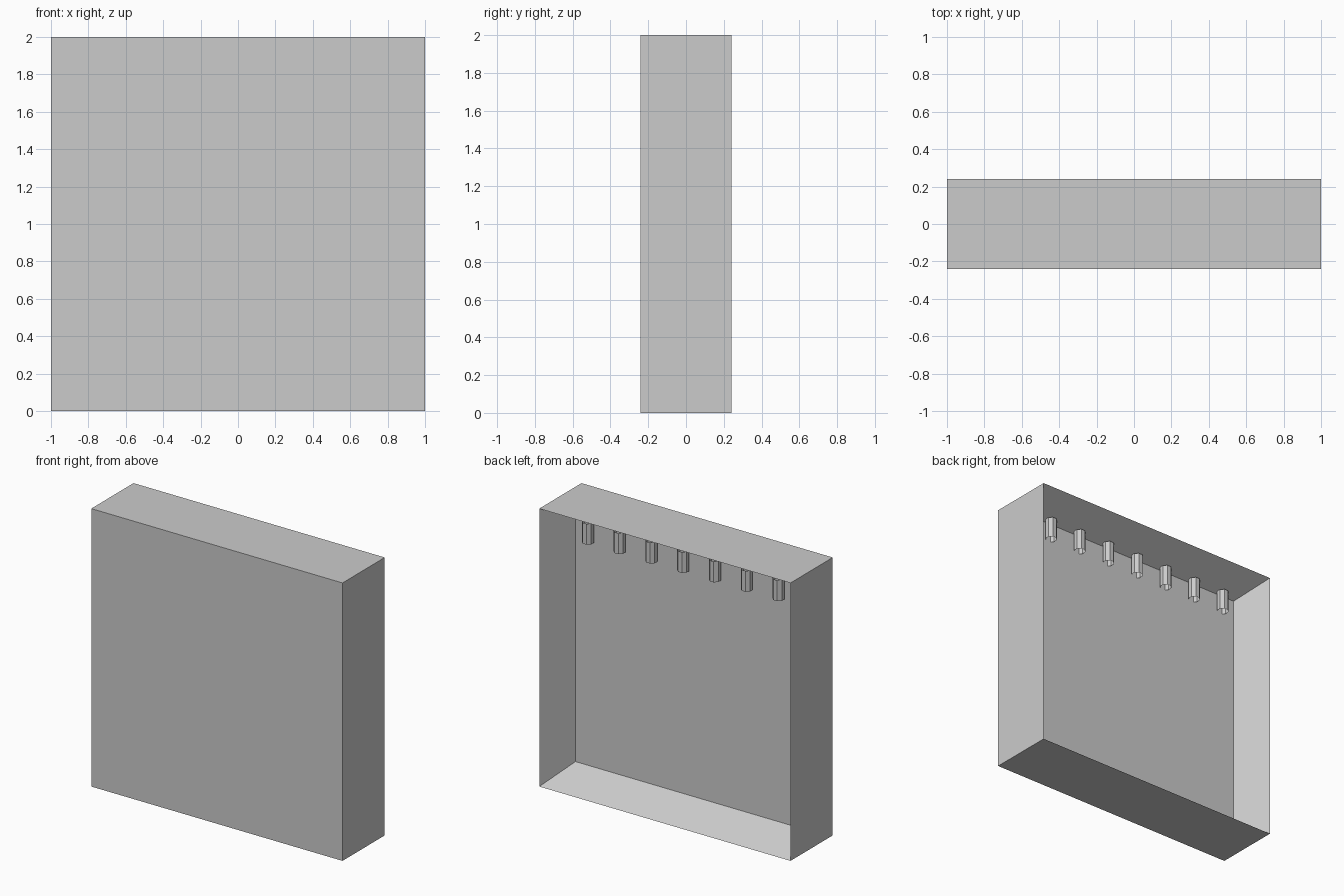
import bpy, bmesh, math

if "Cube" in bpy.data.objects:
    bpy.data.objects.remove(bpy.data.objects["Cube"])

W, D, H = 1.0, 0.24, 2.0      # half width, half depth, height
INSET, PANEL_Y = 0.12, 0.0    # recess taper and depth


def make_object(name, bm):
    mesh = bpy.data.meshes.new(name)
    bm.to_mesh(mesh)
    bm.free()
    obj = bpy.data.objects.new(name, mesh)
    bpy.context.collection.objects.link(obj)
    return obj


# Cabinet: block whose back is pushed in as a tapered recess
bm = bmesh.new()


def ring(y, inset):
    w, lo, hi = W - inset, inset, H - inset
    return [bm.verts.new((x, y, z)) for x, z in ((-w, lo), (w, lo), (w, hi), (-w, hi))]


rings = [ring(-D, 0), ring(D, 0), ring(PANEL_Y, INSET)]
bm.faces.new(rings[0])
bm.faces.new(rings[2])
for a, b in zip(rings, rings[1:]):
    for i in range(4):
        j = (i + 1) % 4
        bm.faces.new((a[i], a[j], b[j], b[i]))
bmesh.ops.recalc_face_normals(bm, faces=bm.faces)
make_object("cabinet", bm)

# Row of seven open eight-sided tubes under the recess ceiling
for k in range(7):
    bm = bmesh.new()
    bmesh.ops.create_cone(bm, cap_ends=False, segments=8,
                          radius1=0.04, radius2=0.04, depth=0.15)
    tube = make_object(f"hanging_tube_{k + 1}", bm)
    tube.location = ((k - 3) * 0.253, 0.032, 1.818)
    tube.rotation_euler.z = math.pi / 8
